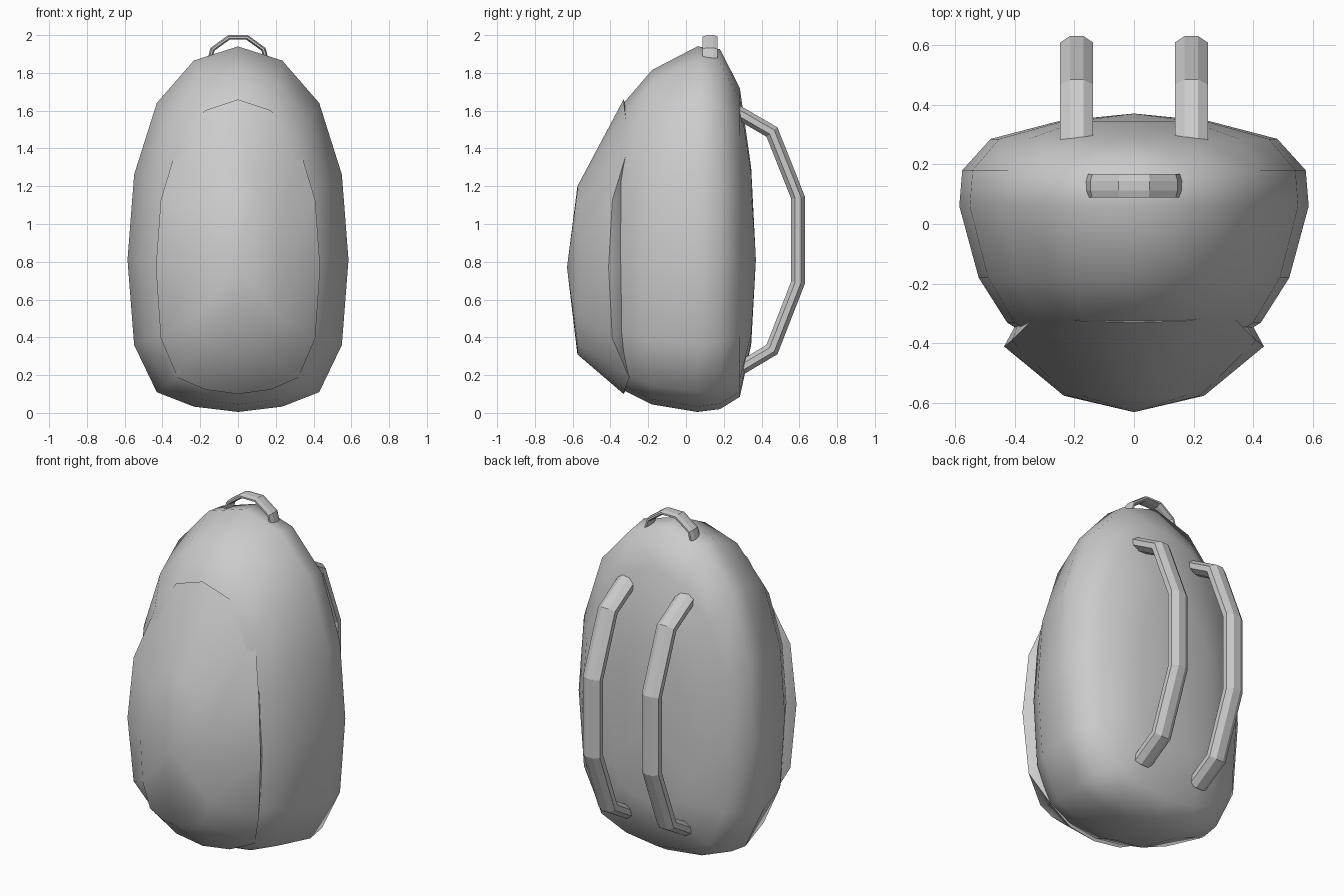
import bpy, bmesh, math
from mathutils import Vector

if "Cube" in bpy.data.objects:
    bpy.data.objects.remove(bpy.data.objects["Cube"])

# unit quarter outline of a bag section: widest point to top, and widest point to bottom
UP = [(1, 0), (.94, .40), (.735, .735), (.40, .934), (0, 1)]
DOWN = [(1, 0), (.94, .56), (.735, .87), (.40, .965), (0, 1)]


def finish(name, bm, angle):
    bmesh.ops.recalc_face_normals(bm, faces=bm.faces)
    me = bpy.data.meshes.new(name)
    bm.to_mesh(me)
    bm.free()
    ob = bpy.data.objects.new(name, me)
    bpy.context.collection.objects.link(ob)
    bpy.ops.object.select_all(action='DESELECT')
    ob.select_set(True)
    bpy.context.view_layer.objects.active = ob
    bpy.ops.object.shade_smooth_by_angle(angle=math.radians(angle))
    return ob


def bridge(bm, a, b):
    n = len(a)
    for i in range(n):
        bm.faces.new((a[i], a[(i + 1) % n], b[(i + 1) % n], b[i]))


def shell(name, rings, front, back, mid):
    """Loft outline rings (y, half width, z low, z high, y offsets) between two end points."""
    bm = bmesh.new()
    loops = []
    for y, w, lo, hi, off in rings:
        up = [(w * x, mid + (hi - mid) * z, y + o) for (x, z), o in zip(UP, off)]
        dn = [(w * x, mid - (mid - lo) * z, y + o) for (x, z), o in zip(DOWN, off)]
        right = dn[::-1] + up[1:]
        left = [(-x, z, yy) for x, z, yy in right[-2:0:-1]]
        loops.append([bm.verts.new((x, yy, z)) for x, z, yy in right + left])
    for a, b in zip(loops, loops[1:]):
        bridge(bm, a, b)
    for loop, y in ((loops[0], front), (loops[-1], back)):
        c = bm.verts.new((0, y, mid))
        for i in range(len(loop)):
            bm.faces.new((loop[i], loop[(i + 1) % len(loop)], c))
    return finish(name, bm, 75)


def strap(name, path, axis, half_w, half_t):
    """Sweep a flattened octagon along a planar path; axis is the plane's normal."""
    bm = bmesh.new()
    pts = [Vector(p) for p in path]
    axis = Vector(axis)
    loops = []
    for i, p in enumerate(pts):
        d0 = (p - pts[max(i - 1, 0)]).normalized()
        d1 = (pts[min(i + 1, len(pts) - 1)] - p).normalized()
        t = (d0 + d1).normalized()
        ref = d1 if d1.length else d0
        n = t.cross(axis) / max(t.dot(ref), .5)
        loop = []
        for k in range(8):
            a = math.pi / 8 + k * math.pi / 4
            s = 1 / math.cos(math.pi / 8)
            loop.append(bm.verts.new(p + axis * half_w * s * math.cos(a) + n * half_t * s * math.sin(a)))
        loops.append(loop)
    for a, b in zip(loops, loops[1:]):
        bridge(bm, a, b)
    bm.faces.new(loops[0])
    bm.faces.new(loops[-1])
    return finish(name, bm, 15)


# main bag, front to back
Z = (0,) * 5
shell("bag_body", [
    (-.44, .25, .36, 1.25, Z),
    (-.33, .425, .12, 1.64, Z),
    (-.18, .52, .045, 1.815, Z),
    (.06, .585, .005, 1.94, Z),
    (.18, .575, .02, 1.925, Z),
    (.285, .48, .085, 1.72, Z),
    (.345, .25, .36, 1.30, Z)], -.47, .37, .81)

# bulging front pocket with an uneven rim
RIM = (-.08, -.06, .03, .005, 0)
shell("front_pocket", [
    (-.575, .235, .31, 1.20, Z),
    (-.33, .435, .10, 1.66, RIM),
    (-.29, .37, .18, 1.54, Z)], -.63, -.30, .77)

# pair of shoulder straps
arc = [(.26, 1.60), (.455, 1.487), (.593, 1.14), (.593, .69), (.455, .335), (.295, .24)]
for side, s in (("left", -1), ("right", 1)):
    strap("shoulder_strap_" + side, [(s * .192, y, z) for y, z in arc], (1, 0, 0), .055, .036)

# carry handle on top
loop = [(-.15, 1.87), (-.135, 1.925), (-.048, 1.988), (.048, 1.988), (.135, 1.925), (.15, 1.87)]
strap("carry_handle", [(x, .128, z) for x, z in loop], (0, 1, 0), .04, .012)
